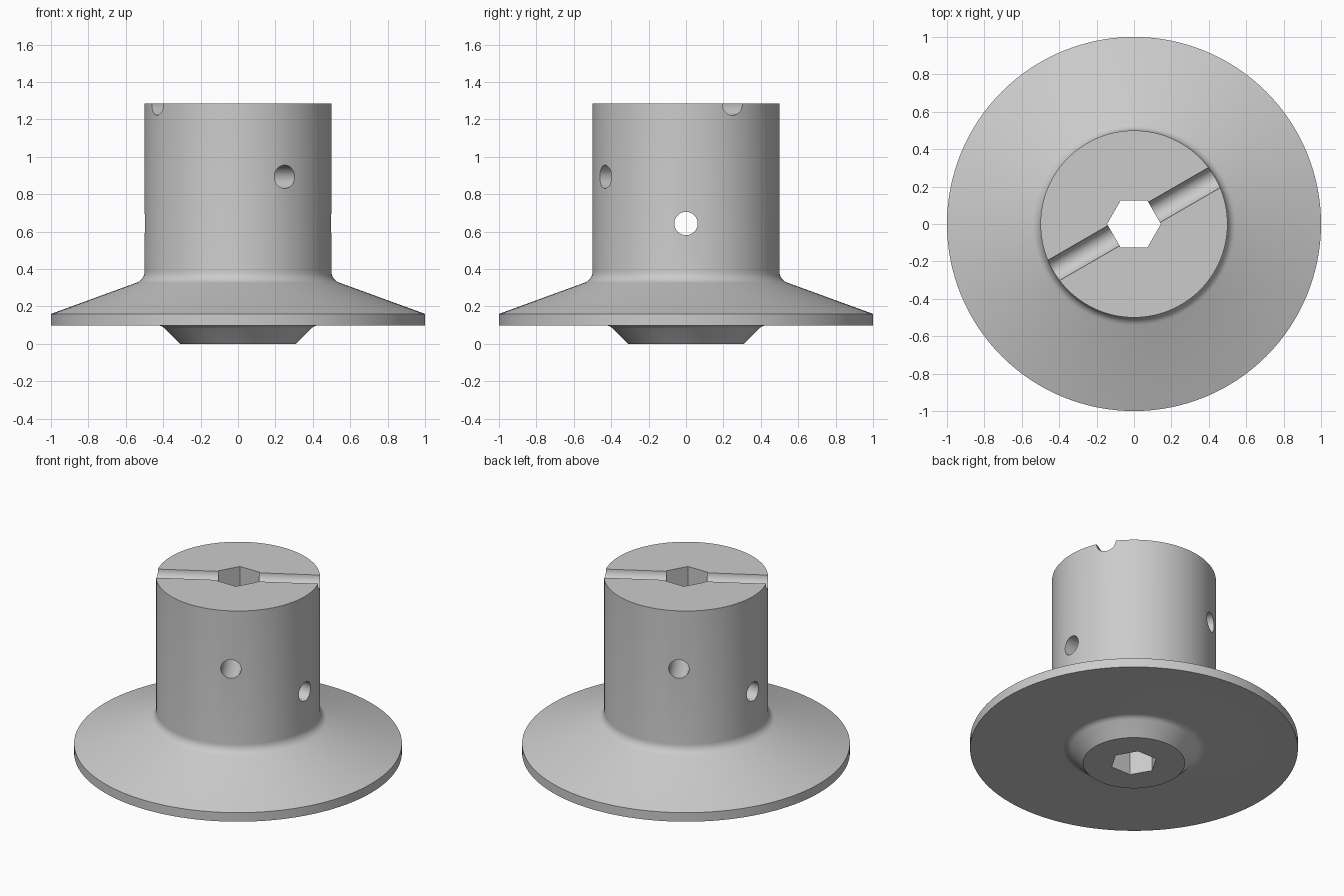
import bpy, bmesh
from math import sin, cos, tan, radians, pi
from mathutils import Matrix, Vector

old = bpy.data.objects.get("Cube")
if old:
    bpy.data.objects.remove(old, do_unlink=True)

TOP = 1.284
HOLE_R = 0.0625
SEGMENTS = 128

grey = bpy.data.materials.new("plain_grey")
grey.use_nodes = True
grey.diffuse_color = (0.6, 0.6, 0.6, 1)
grey.node_tree.nodes["Principled BSDF"].inputs["Base Color"].default_value = grey.diffuse_color


def new_object(name, bm):
    bmesh.ops.recalc_face_normals(bm, faces=bm.faces)
    mesh = bpy.data.meshes.new(name)
    bm.to_mesh(mesh)
    bm.free()
    mesh.materials.append(grey)
    obj = bpy.data.objects.new(name, mesh)
    bpy.context.collection.objects.link(obj)
    return obj


def fillet(before, corner, after, radius, steps=6):
    """Points of an arc tangent to both lines that meet at the corner."""
    before, corner, after = Vector(before), Vector(corner), Vector(after)
    u, v = (before - corner).normalized(), (after - corner).normalized()
    half = u.angle(v) / 2
    centre = corner + (u + v).normalized() * radius / sin(half)
    a = corner + u * radius / tan(half) - centre
    b = corner + v * radius / tan(half) - centre
    sweep = a.angle(b)
    return [centre + (a * sin(sweep * (1 - i / steps)) + b * sin(sweep * i / steps)) / sin(sweep)
            for i in range(steps + 1)]


def lathe(name, profile):
    bm = bmesh.new()
    rings = [[bm.verts.new((r * cos(2 * pi * i / SEGMENTS), r * sin(2 * pi * i / SEGMENTS), z))
              for i in range(SEGMENTS)] for r, z in profile]
    for low, high in zip(rings, rings[1:]):
        for i in range(SEGMENTS):
            j = (i + 1) % SEGMENTS
            bm.faces.new((low[i], low[j], high[j], high[i]))
    bm.faces.new(rings[0])
    bm.faces.new(rings[-1])
    return new_object(name, bm)


def rod(name, sides, radius, length, matrix):
    bm = bmesh.new()
    bmesh.ops.create_cone(bm, cap_ends=True, segments=sides, radius1=radius,
                          radius2=radius, depth=length, matrix=matrix)
    return new_object(name, bm)


def cross_rod(name, angle, z):
    """Horizontal round cutter through the axis, pointing along the angle."""
    turn = Matrix.Rotation(radians(angle), 4, 'Z') @ Matrix.Rotation(pi / 2, 4, 'Y')
    return rod(name, 32, HOLE_R, 1.6, Matrix.Translation((0, 0, z)) @ turn)


# Turned body: bottom boss, flange with sloping top, and barrel
foot, boss, rim_low = (0.31, 0), (0.409, 0.099), (1, 0.099)
rim_high, neck, crown = (1, 0.16), (0.5, 0.342), (0.5, TOP)
profile = ([foot] + fillet(foot, boss, rim_low, HOLE_R) + [rim_low, rim_high]
           + fillet(rim_high, neck, crown, HOLE_R) + [crown])
body = lathe("flanged_hub", profile)

# Cutters: hexagonal bore, top groove and two cross holes
hex_turn = Matrix.Translation((0, 0, TOP / 2)) @ Matrix.Rotation(pi / 2, 4, 'Z')
cutters = [
    rod("hex_bore_cutter", 6, 0.144, 3, hex_turn),
    cross_rod("groove_cutter", 30, TOP),
    cross_rod("upper_hole_cutter", -60, 0.893),
    cross_rod("lower_hole_cutter", 0, 0.643),
]

# Keep the hexagon's corners on the x axis
hexagon = cutters[0].data
if max(v.co.x for v in hexagon.vertices) < max(v.co.y for v in hexagon.vertices):
    hexagon.transform(Matrix.Rotation(pi / 2, 4, 'Z'))

bpy.ops.object.select_all(action='DESELECT')
body.select_set(True)
bpy.context.view_layer.objects.active = body
for cutter in cutters:
    cutter.hide_render = True
    mod = body.modifiers.new(cutter.name, 'BOOLEAN')
    mod.operation = 'DIFFERENCE'
    mod.solver = 'EXACT'
    mod.object = cutter
    bpy.ops.object.modifier_apply(modifier=mod.name)
    bpy.data.objects.remove(cutter, do_unlink=True)

bpy.ops.object.shade_smooth_by_angle(angle=radians(25))
